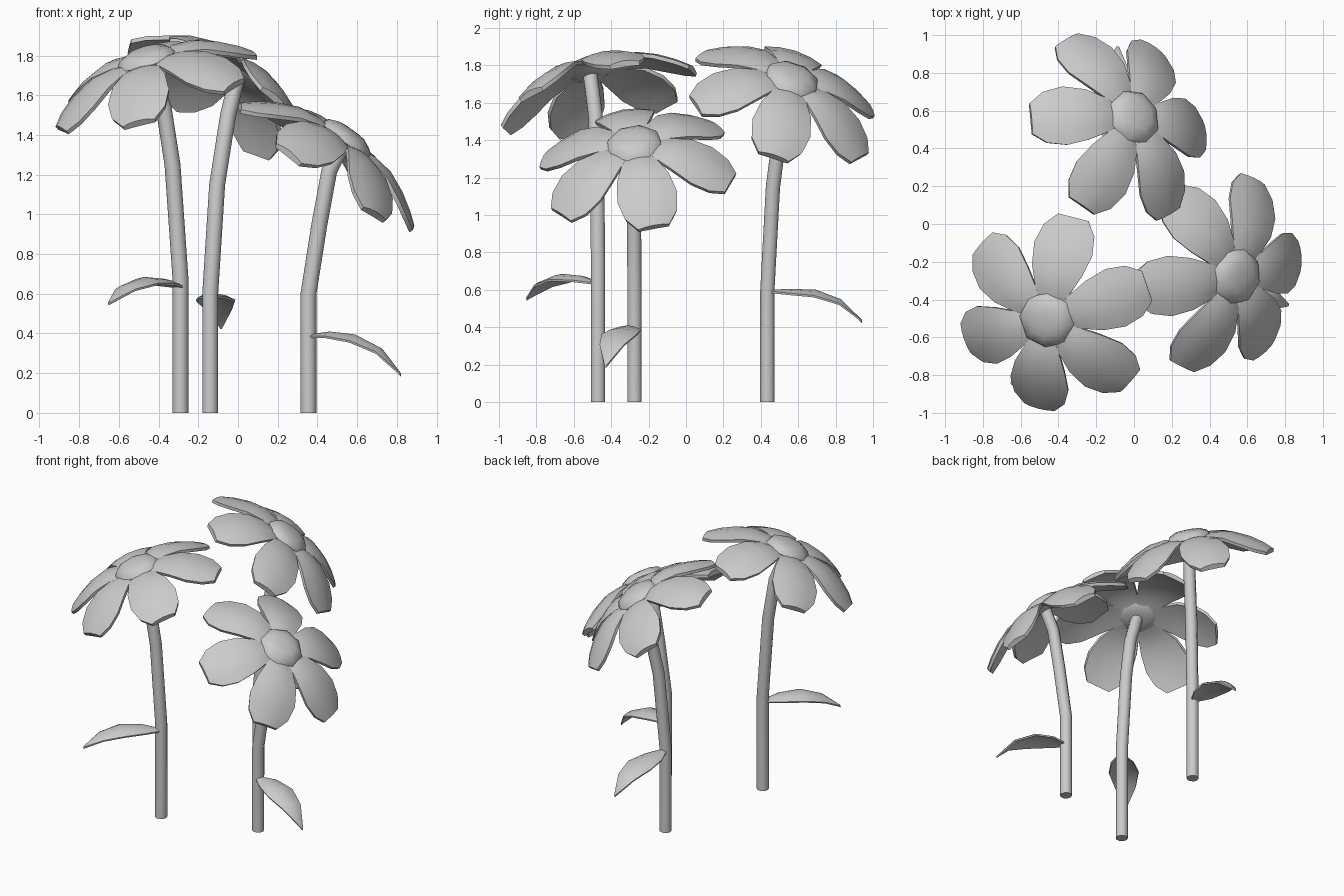
import bpy, bmesh, math
from mathutils import Vector, Matrix

if "Cube" in bpy.data.objects:
    bpy.data.objects.remove(bpy.data.objects["Cube"])


def finish(name, bm, angle=50):
    bmesh.ops.recalc_face_normals(bm, faces=bm.faces)
    me = bpy.data.meshes.new(name)
    bm.to_mesh(me)
    bm.free()
    ob = bpy.data.objects.new(name, me)
    bpy.context.collection.objects.link(ob)
    bpy.ops.object.select_all(action='DESELECT')
    ob.select_set(True)
    bpy.context.view_layer.objects.active = ob
    bpy.ops.object.shade_smooth_by_angle(angle=math.radians(angle))
    return ob


def loft(bm, rings, closed=True, cap=True):
    """Skin a list of point rings."""
    vs = [[bm.verts.new(p) for p in r] for r in rings]
    n = len(vs[0])
    for a, b in zip(vs, vs[1:]):
        for i in range(n if closed else n - 1):
            j = (i + 1) % n
            bm.faces.new((a[i], a[j], b[j], b[i]))
    if cap:
        bm.faces.new(vs[0])
        bm.faces.new(vs[-1])


def blade(bm, rows, side, up, crown, thick):
    """Closed crowned blade (petal or leaf): rows of (centre, half width)."""
    ts = (-1, -0.55, 0, 0.55, 1)
    wmax = max(w for _, w in rows)
    rings = []
    for c, w in rows:
        k = w / wmax
        top = [c + side * w * t - up * crown * k * t * t for t in ts]
        low = [c + side * w * t * 0.96 - up * (crown * k * t * t + thick * (1 - 0.4 * t * t))
               for t in reversed(ts)]
        rings.append(top + low)
    loft(bm, rings)


def stem(name, pts, r=0.04, n=10):
    pts = [Vector(p) for p in pts]
    bm = bmesh.new()
    rings = []
    for i, p in enumerate(pts):
        d = pts[min(i + 1, len(pts) - 1)] - pts[max(i - 1, 0)]
        if i == 0:
            d = Vector((0, 0, 1))
        u = Vector((0, 1, 0)).cross(d).normalized()
        v = d.cross(u).normalized()
        rings.append([p + (u * math.cos(a) + v * math.sin(a)) * r
                      for a in (2 * math.pi * k / n for k in range(n))])
    loft(bm, rings)
    finish(name, bm)


def head(name, centre, normal, first):
    c, n = Vector(centre), Vector(normal).normalized()
    u = Vector(first)
    u = (u - n * u.dot(n)).normalized()
    v = n.cross(u)
    # domed flower centre
    bm = bmesh.new()
    prof = [(0.03, 0.027), (0.085, 0.022), (0.135, 0.0), (0.152, -0.028), (0.12, -0.055), (0.05, -0.065)]
    loft(bm, [[c + n * h + (u * math.cos(a) + v * math.sin(a)) * r
               for a in (math.pi * (2 * k + 1) / 8 for k in range(8))] for r, h in prof])
    finish(name + "_centre", bm)
    # six drooping petals: radius, height, half width
    prof = [(0.10, -0.025, 0.055), (0.17, -0.015, 0.095), (0.28, -0.03, 0.14),
            (0.39, -0.08, 0.163), (0.48, -0.137, 0.142), (0.54, -0.185, 0.085)]
    bm = bmesh.new()
    for k in range(6):
        a = k * math.pi / 3
        d = u * math.cos(a) + v * math.sin(a)
        up = (n + d * 0.35).normalized()
        blade(bm, [(c + d * r + n * h, w) for r, h, w in prof], n.cross(d), up, 0.03, 0.035)
    finish(name + "_petals", bm)


def leaf(name, base, tip, heights):
    b, t = Vector((*base, 0)), Vector((*tip, 0))
    side = Vector((0, 0, 1)).cross(t - b).normalized()
    fr = (0, 0.22, 0.5, 0.77, 1)
    hw = (0.022, 0.075, 0.1, 0.07, 0.006)
    bm = bmesh.new()
    blade(bm, [(b.lerp(t, f) + Vector((0, 0, z)), w) for f, z, w in zip(fr, heights, hw)],
          side, Vector((0, 0, 1)), 0.03, 0.018)
    finish(name, bm)


# left flower
stem("left_stem", [(-.29, -.47, 0), (-.29, -.47, .68), (-.33, -.475, 1.25),
                   (-.375, -.485, 1.54), (-.46, -.515, 1.77)])
head("left_flower", (-.47, -.515, 1.805), (-.32, -.26, 1), (.467, .135, .185))
leaf("left_leaf", (-.29, -.48), (-.65, -.85), (.645, .675, .685, .645, .56))

# back flower
stem("back_stem", [(-.14, .435, 0), (-.14, .435, .6), (-.105, .465, 1.15),
                   (-.05, .51, 1.5), (.0, .565, 1.71)])
head("back_flower", (.015, .575, 1.745), (.63, .38, 1), (-.40, .04, .24))
leaf("back_leaf", (-.14, .45), (-.085, .94), (.6, .605, .6, .55, .44))

# right flower
stem("right_stem", [(.355, -.275, 0), (.355, -.275, .6), (.41, -.278, .95),
                    (.46, -.28, 1.22), (.54, -.28, 1.375)])
head("right_flower", (.56, -.28, 1.4), (.73, -.14, 1), (-.41, -.08, .285))
leaf("right_leaf", (.36, -.28), (.82, -.43), (.395, .41, .395, .33, .2))
